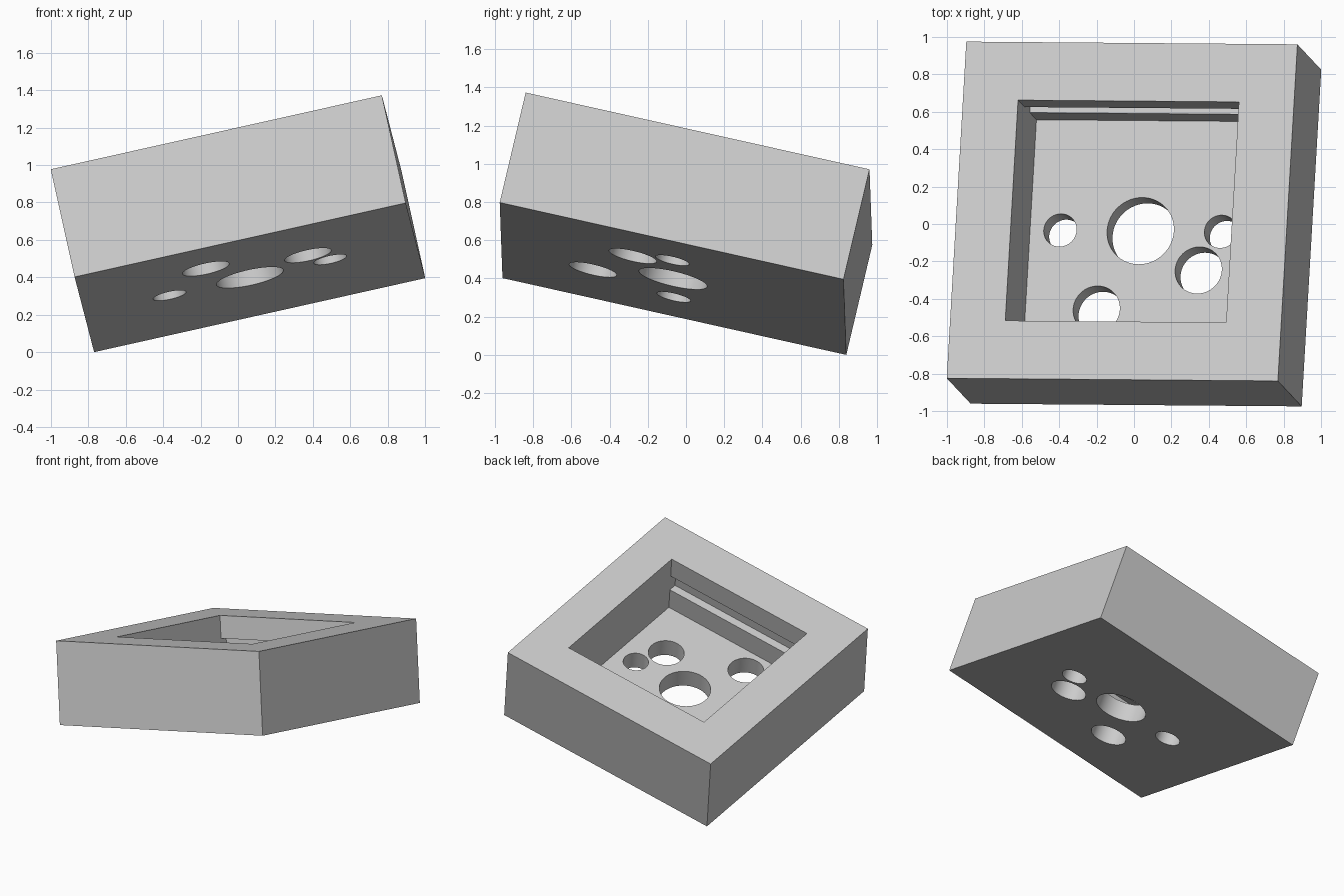
import bpy, bmesh
from mathutils import Matrix, Vector

if "Cube" in bpy.data.objects:
    bpy.data.objects.remove(bpy.data.objects["Cube"])

# Block dimensions, in the block's own frame (centred on the origin)
WIDTH, LENGTH, HEIGHT = 1.814, 1.847, 0.605
TOP = HEIGHT / 2
POCKET = 0.605            # half size of the square pocket
FLOOR = TOP - 0.467       # pocket floor
SLOT_TOP, SLOT_BOTTOM, SLOT_DEPTH = TOP - 0.165, TOP - 0.297, 0.06

grey = bpy.data.materials.new("light grey")
grey.use_nodes = True
grey.diffuse_color = (0.6, 0.6, 0.6, 1)
grey.node_tree.nodes["Principled BSDF"].inputs["Base Color"].default_value = (0.6, 0.6, 0.6, 1)


def add_object(name, bm):
    mesh = bpy.data.meshes.new(name)
    bmesh.ops.recalc_face_normals(bm, faces=bm.faces)
    bm.to_mesh(mesh)
    bm.free()
    mesh.materials.append(grey)
    obj = bpy.data.objects.new(name, mesh)
    bpy.context.collection.objects.link(obj)
    return obj


def cut(target, cutter):
    cutter.hide_render = True
    mod = target.modifiers.new(cutter.name, "BOOLEAN")
    mod.operation, mod.solver, mod.object = "DIFFERENCE", "EXACT", cutter
    bpy.context.view_layer.objects.active = target
    bpy.ops.object.modifier_apply(modifier=mod.name)
    bpy.data.objects.remove(cutter)


# Solid block
bm = bmesh.new()
bmesh.ops.create_cube(bm, size=1, matrix=Matrix.Diagonal((WIDTH, LENGTH, HEIGHT, 1)))
block = add_object("block", bm)

# Pocket with a slot along its front and back walls: a profile swept along x
half = [(POCKET, FLOOR), (POCKET, SLOT_BOTTOM), (POCKET + SLOT_DEPTH, SLOT_BOTTOM),
        (POCKET + SLOT_DEPTH, SLOT_TOP), (POCKET, SLOT_TOP), (POCKET, TOP + 0.2)]
profile = half + [(-y, z) for y, z in reversed(half)]
bm = bmesh.new()
face = bm.faces.new([bm.verts.new((-POCKET, y, z)) for y, z in profile])
swept = bmesh.ops.extrude_face_region(bm, geom=[face])
bmesh.ops.translate(bm, vec=(2 * POCKET, 0, 0),
                    verts=[v for v in swept["geom"] if isinstance(v, bmesh.types.BMVert)])
cut(block, add_object("pocket_cutter", bm))

# Round holes through the floor: x, y, radius
for x, y, radius in [(0, 0, 0.183), (-0.44, 0, 0.09), (0.44, 0, 0.09),
                     (0.33, -0.213, 0.128), (-0.216, -0.432, 0.128)]:
    bm = bmesh.new()
    bmesh.ops.create_cone(bm, cap_ends=True, segments=64, radius1=radius, radius2=radius,
                          depth=0.4, matrix=Matrix.Translation((x, y, -TOP)))
    cut(block, add_object("hole_cutter", bm))

# Smooth hole walls, sharp edges elsewhere
bpy.ops.object.select_all(action="DESELECT")
block.select_set(True)
bpy.context.view_layer.objects.active = block
bpy.ops.object.shade_smooth_by_angle(angle=0.5)

# Tilt the block so that it rests on one corner
side = Vector((0.976, -0.008, 0.218)).normalized()
up = side.cross(Vector((0.060, 0.975, -0.217))).normalized()
tilt = Matrix((side, up.cross(side), up)).transposed()
block.data.transform(tilt.to_4x4())
lowest = min(v.co.z for v in block.data.vertices)
block.data.transform(Matrix.Translation((0, 0, -lowest)))
